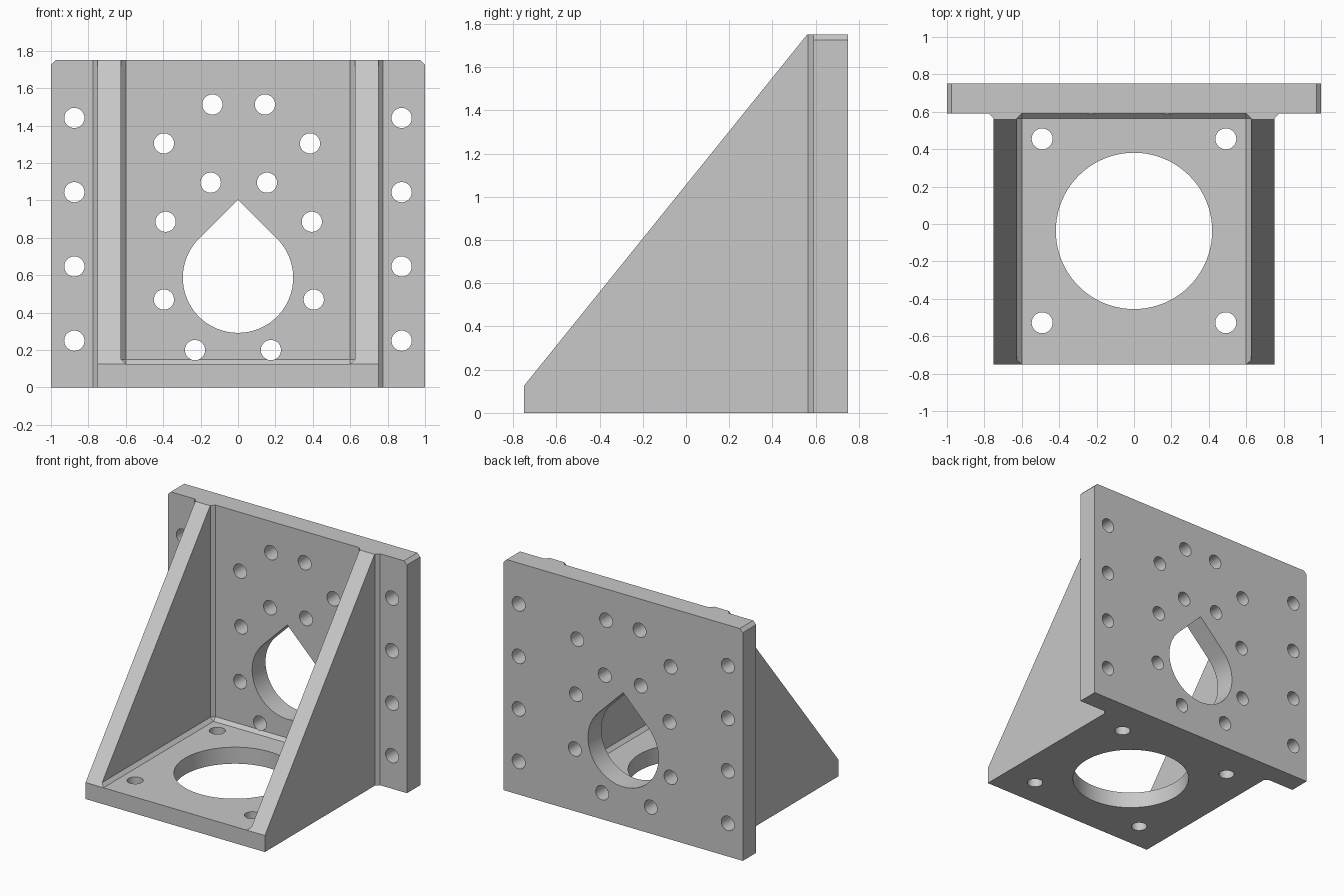
import bpy, bmesh, math
from mathutils import Vector

if "Cube" in bpy.data.objects:
    bpy.data.objects.remove(bpy.data.objects["Cube"])

C = 0.025          # fillet chamfer size
WING_Y = 0.59      # front face of the back plate


def circle(u, v, r, n=40):
    return [(u + r * math.cos(2 * math.pi * i / n), v + r * math.sin(2 * math.pi * i / n)) for i in range(n)]


def teardrop(u, v, r, n=56):
    # round from -225 to 45 degrees, closed by a 45 degree peak
    arc = [math.radians(-225 + 270 * i / n) for i in range(n + 1)]
    return [(u + r * math.cos(a), v + r * math.sin(a)) for a in arc] + [(u, v + r * math.sqrt(2))]


def add_prism(bm, outline, axis, lo, hi):
    def place(p, d):
        u, v = p
        return {'x': (d, u, v), 'y': (u, d, v), 'z': (u, v, d)}[axis]
    face = bm.faces.new([bm.verts.new(place(p, lo)) for p in outline])
    ext = bmesh.ops.extrude_face_region(bm, geom=[face], use_keep_orig=True)
    shift = Vector(place((0, 0), hi - lo))
    for e in ext['geom']:
        if isinstance(e, bmesh.types.BMVert):
            e.co += shift


def finish(name, bm):
    bmesh.ops.recalc_face_normals(bm, faces=bm.faces[:])
    me = bpy.data.meshes.new(name)
    bm.to_mesh(me)
    bm.free()
    ob = bpy.data.objects.new(name, me)
    bpy.context.collection.objects.link(ob)
    return ob


# Body: plan outline of back plate plus rib block, chamfered where they meet
right = [(0.75, -0.75), (0.75, WING_Y - C), (0.75 + C, WING_Y), (1, WING_Y), (1, 0.75)]
plan = right + [(-x, y) for x, y in reversed(right)]
bm = bmesh.new()
add_prism(bm, plan, 'z', 0, 1.75)
bracket = finish("angle_bracket", bm)

# Pocket between the ribs, with chamfered floor and corners
bm = bmesh.new()
for s in (-1, 1):
    for z in (0.125 + C, 2.2):
        for x, y in ((0.625, -1), (0.625, WING_Y - C), (0.625 - C, WING_Y)):
            bm.verts.new((s * x, y, z))
    for y in (-1, WING_Y - C):
        bm.verts.new((s * (0.625 - C), y, 0.125))
bmesh.ops.convex_hull(bm, input=bm.verts[:])
pocket = finish("pocket_cutter", bm)

# Sloping front of the ribs
k = (1.75 - 0.125) / (0.56 + 0.75)
bm = bmesh.new()
add_prism(bm, [(-1, 0.125 - 0.25 * k), (0.76, 1.75 + 0.2 * k), (-1, 1.75 + 0.2 * k)], 'x', -1.2, 1.2)
slope = finish("slope_cutter", bm)

# Holes in back plate and base, and clipped top corners
bm = bmesh.new()
mount_holes = [(-0.137, 1.513), (0.144, 1.513), (-0.396, 1.305), (0.385, 1.305),
               (-0.146, 1.095), (0.155, 1.095), (-0.387, 0.886), (0.395, 0.886),
               (-0.396, 0.47), (0.405, 0.47), (-0.23, 0.2), (0.176, 0.2)]
wing_holes = [(s * 0.875, 0.25 + 0.397 * i) for s in (-1, 1) for i in range(4)]
for x, z in mount_holes + wing_holes:
    add_prism(bm, circle(x, z, 0.054), 'y', 0.5, 0.9)
add_prism(bm, teardrop(0, 0.587, 0.295), 'y', 0.5, 0.9)
add_prism(bm, circle(0, -0.037, 0.418, 80), 'z', -0.1, 0.25)
for x in (-0.491, 0.491):
    for y in (-0.528, 0.455):
        add_prism(bm, circle(x, y, 0.056), 'z', -0.1, 0.25)
for s in (-1, 1):
    add_prism(bm, [(s * 0.925, 1.8), (s * 1.05, 1.675), (s * 1.05, 1.8)], 'y', 0.5, 0.9)
holes = finish("hole_cutter", bm)

# Carve the body
bpy.context.view_layer.objects.active = bracket
bracket.select_set(True)
for cutter in (pocket, slope, holes):
    cutter.hide_render = True
    mod = bracket.modifiers.new(cutter.name, 'BOOLEAN')
    mod.operation, mod.solver, mod.object = 'DIFFERENCE', 'EXACT', cutter
    bpy.ops.object.modifier_apply(modifier=mod.name)
for cutter in (pocket, slope, holes):
    bpy.data.objects.remove(cutter)

grey = bpy.data.materials.new("plain grey")
grey.diffuse_color = (0.58, 0.58, 0.58, 1)
grey.use_nodes = True
grey.node_tree.nodes["Principled BSDF"].inputs["Base Color"].default_value = grey.diffuse_color
bracket.data.materials.clear()
bracket.data.materials.append(grey)
bpy.ops.object.shade_smooth_by_angle(angle=math.radians(30))
